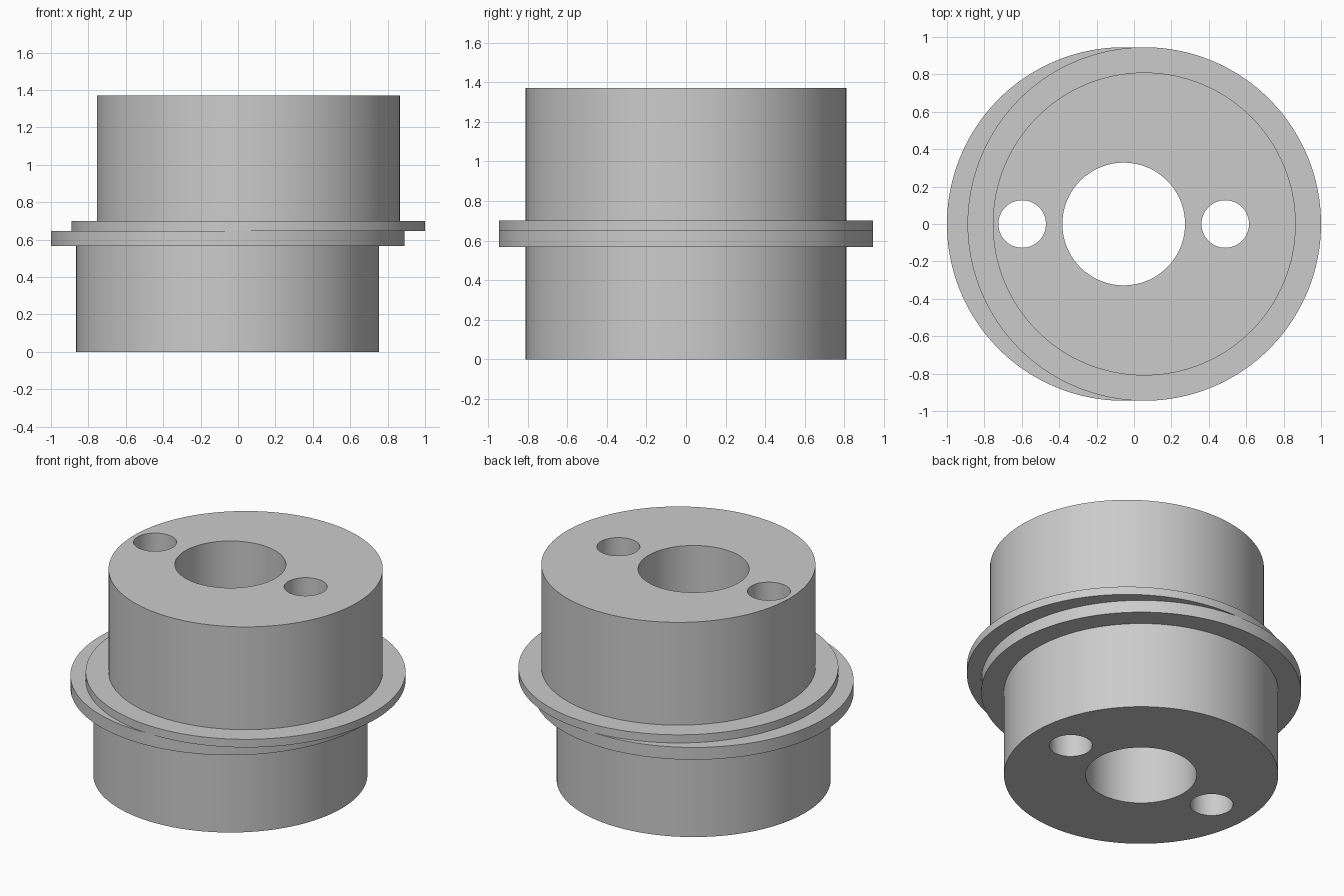
import bpy
import bmesh
from math import radians

cube = bpy.data.objects.get("Cube")
if cube:
    bpy.data.objects.remove(cube, do_unlink=True)

SEGMENTS = 128
OFFSET = 0.055        # each half sits this far off centre
BODY_R, FLANGE_R = 0.81, 0.945
SPLIT_Z, TOP_Z = 0.647, 1.37

grey = bpy.data.materials.new("plain grey")
grey.use_nodes = True
colour = (0.6, 0.6, 0.6, 1)
grey.diffuse_color = colour
grey.node_tree.nodes["Principled BSDF"].inputs["Base Color"].default_value = colour


def stepped_cylinder(name, x, profile):
    """Closed solid of revolution from (radius, height) points, bottom to top."""
    bm = bmesh.new()
    rings = []
    for radius, z in profile:
        ring = bmesh.ops.create_circle(bm, segments=SEGMENTS, radius=radius)["verts"]
        bmesh.ops.translate(bm, verts=ring, vec=(x, 0, z))
        rings.append(ring)
    for low, high in zip(rings, rings[1:]):
        for i in range(SEGMENTS):
            j = (i + 1) % SEGMENTS
            bm.faces.new((low[i], low[j], high[j], high[i]))
    bm.faces.new(rings[0])
    bm.faces.new(rings[-1])
    bmesh.ops.recalc_face_normals(bm, faces=bm.faces)
    mesh = bpy.data.meshes.new(name)
    bm.to_mesh(mesh)
    bm.free()
    mesh.materials.append(grey)
    obj = bpy.data.objects.new(name, mesh)
    bpy.context.collection.objects.link(obj)
    return obj


def combine(target, tool, operation):
    """Apply a boolean and discard the tool object."""
    bpy.context.view_layer.objects.active = target
    mod = target.modifiers.new(operation.lower(), "BOOLEAN")
    mod.operation, mod.object, mod.solver = operation, tool, "EXACT"
    bpy.ops.object.modifier_apply(modifier=mod.name)
    bpy.data.objects.remove(tool, do_unlink=True)


# Lower half with its flange, and the upper half shifted the other way
body = stepped_cylinder("eccentric_flanged_body", -OFFSET, [
    (BODY_R, 0), (BODY_R, 0.567), (FLANGE_R, 0.567), (FLANGE_R, SPLIT_Z)])
upper = stepped_cylinder("upper_half", OFFSET, [
    (FLANGE_R, SPLIT_Z), (FLANGE_R, 0.70), (BODY_R, 0.70), (BODY_R, TOP_Z)])
combine(body, upper, "UNION")

# Central bore and two side holes, all in line with the lower half
for x, radius in ((0, 0.328), (-0.543, 0.127), (0.543, 0.127)):
    cutter = stepped_cylinder("hole_cutter", x - OFFSET, [
        (radius, -0.1), (radius, TOP_Z + 0.1)])
    combine(body, cutter, "DIFFERENCE")

# Smooth walls with crisp rims
bpy.ops.object.select_all(action="DESELECT")
body.select_set(True)
bpy.context.view_layer.objects.active = body
bpy.ops.object.shade_smooth_by_angle(angle=radians(30))
